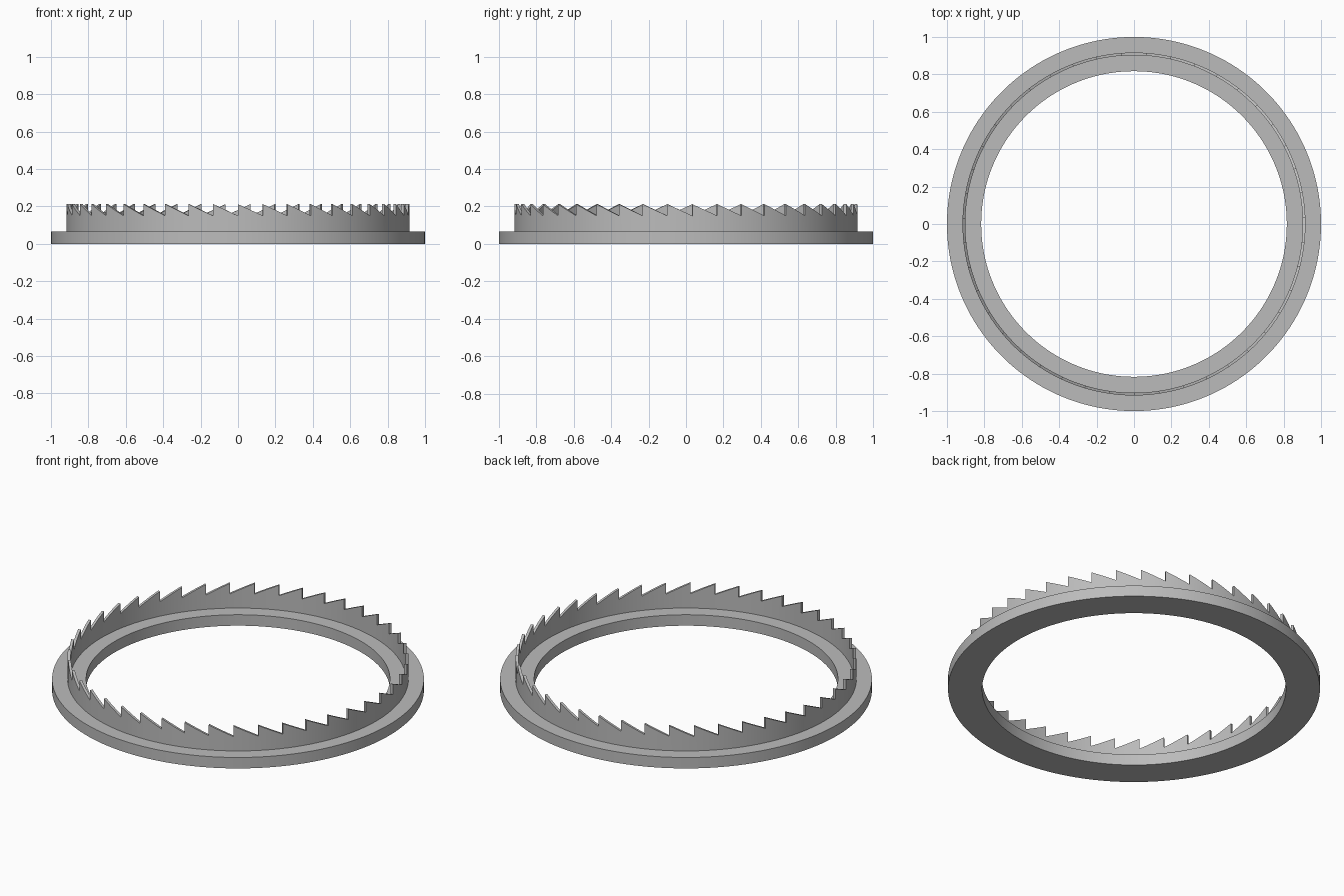
import bpy
import bmesh
from math import cos, sin, pi, radians

TEETH = 43
STEPS = 4                      # wall segments per tooth
SEGMENTS = TEETH * STEPS
BASE_OUT, BASE_IN, BASE_TOP = 1.0, 0.817, 0.065
WALL_OUT, WALL_IN = 0.917, 0.902
VALLEY, PEAK = 0.15, 0.212

cube = bpy.data.objects.get("Cube")
if cube:
    bpy.data.objects.remove(cube, do_unlink=True)

grey = bpy.data.materials.new("plain_grey")
grey.use_nodes = True
colour = (0.5, 0.5, 0.5, 1)
grey.diffuse_color = colour
grey.node_tree.nodes["Principled BSDF"].inputs["Base Color"].default_value = colour


def point(radius, step, z):
    """Point on a circle; step 0 is at the front, counting anticlockwise."""
    a = 2 * pi * step / SEGMENTS - pi / 2
    return (radius * cos(a), radius * sin(a), z)


def finish(bm, name):
    bmesh.ops.recalc_face_normals(bm, faces=bm.faces)
    mesh = bpy.data.meshes.new(name)
    bm.to_mesh(mesh)
    bm.free()
    mesh.materials.append(grey)
    obj = bpy.data.objects.new(name, mesh)
    bpy.context.collection.objects.link(obj)
    bpy.ops.object.select_all(action="DESELECT")
    obj.select_set(True)
    bpy.context.view_layer.objects.active = obj
    bpy.ops.object.shade_smooth_by_angle(angle=radians(20))


# Flat base ring: a rectangle swept round the circle
bm = bmesh.new()
section = [(BASE_IN, 0), (BASE_OUT, 0), (BASE_OUT, BASE_TOP), (BASE_IN, BASE_TOP)]
rings = [[bm.verts.new(point(r, i, z)) for r, z in section] for i in range(SEGMENTS)]
for i, ring in enumerate(rings):
    nxt = rings[(i + 1) % SEGMENTS]
    for k in range(4):
        m = (k + 1) % 4
        bm.faces.new((ring[k], ring[m], nxt[m], nxt[k]))
finish(bm, "base_ring")

# Thin wall topped with ratchet teeth: steep on one side, sloping on the other
bm = bmesh.new()
for tooth in range(TEETH):
    start = tooth * STEPS
    columns = []
    for j in range(STEPS + 1):
        top = PEAK + (VALLEY - PEAK) * j / STEPS
        columns.append([bm.verts.new(point(r, start + j, z)) for r, z in
                        ((WALL_IN, BASE_TOP - 0.01), (WALL_OUT, BASE_TOP - 0.01),
                         (WALL_OUT, VALLEY), (WALL_IN, VALLEY),
                         (WALL_OUT, top), (WALL_IN, top))])
    for j, (a, b) in enumerate(zip(columns, columns[1:])):
        for k, m in ((0, 1), (1, 2), (3, 0), (2, 4), (4, 5), (5, 3)):
            bm.faces.new((a[k], a[m], b[m], b[k]))
    first = columns[0]
    bm.faces.new((first[2], first[3], first[5], first[4]))   # steep face
bmesh.ops.remove_doubles(bm, verts=bm.verts, dist=0.0001)
finish(bm, "toothed_wall")
